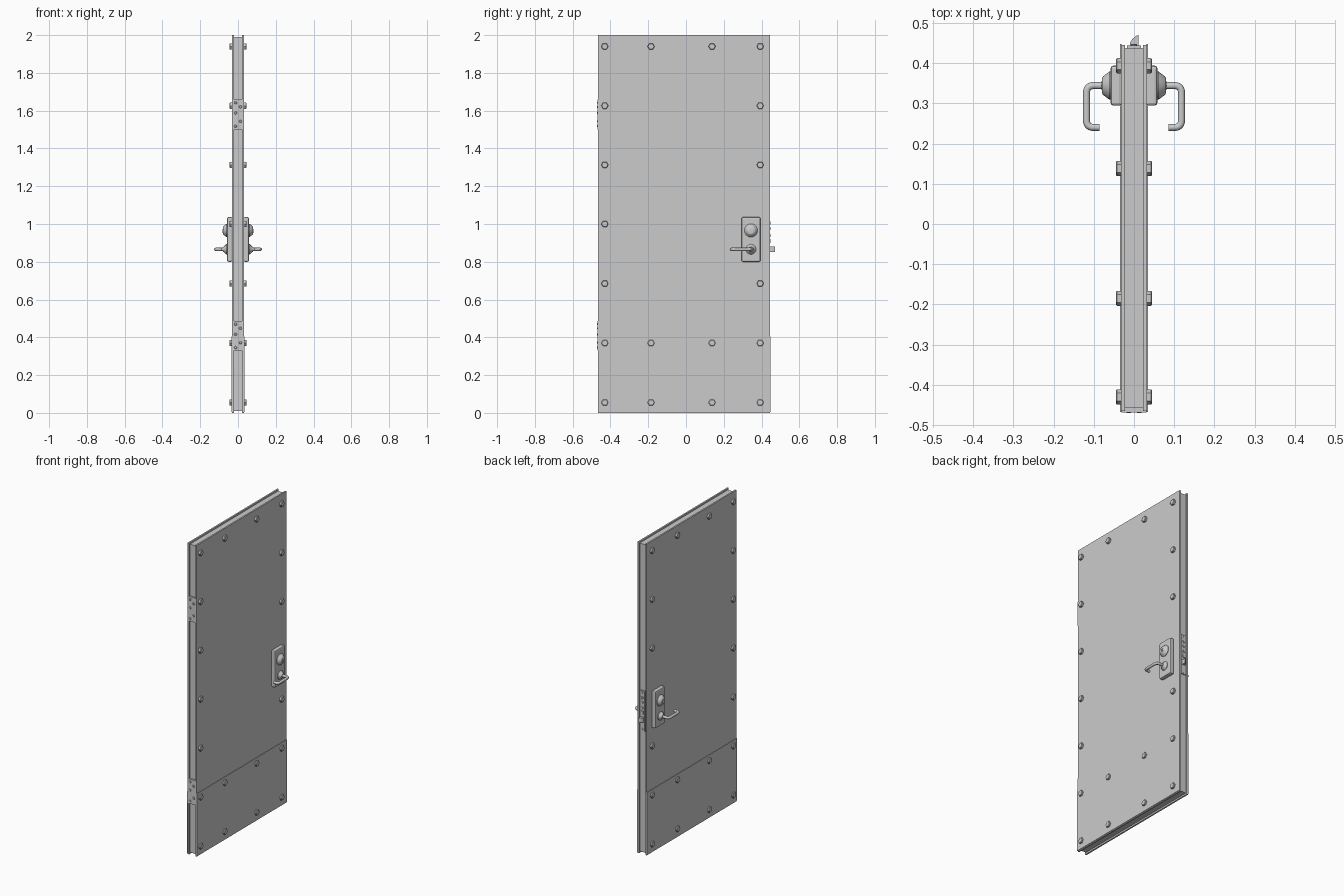
import bpy, bmesh, math
from mathutils import Vector

if "Cube" in bpy.data.objects:
    bpy.data.objects.remove(bpy.data.objects["Cube"])


def finish(name, bm, bevel=0.0, segments=2, smooth=False):
    bmesh.ops.recalc_face_normals(bm, faces=bm.faces)
    me = bpy.data.meshes.new(name)
    bm.to_mesh(me)
    bm.free()
    ob = bpy.data.objects.new(name, me)
    bpy.context.collection.objects.link(ob)
    if bevel:
        m = ob.modifiers.new("bevel", "BEVEL")
        m.width, m.segments = bevel, segments
    if smooth:
        bpy.context.view_layer.objects.active = ob
        ob.select_set(True)
        bpy.ops.object.shade_smooth_by_angle(angle=math.radians(35))
        ob.select_set(False)
    return ob


def box(name, x, y, z, bevel=0.0):
    bm = bmesh.new()
    bmesh.ops.create_cube(bm, size=1)
    for v in bm.verts:
        v.co = [(r[0] + r[1]) / 2 + c * (r[1] - r[0]) for c, r in zip(v.co, (x, y, z))]
    return finish(name, bm, bevel)


def lathe(name, base, axis, profile, sides=24, smooth=True):
    """Stack of rings (radius, distance along axis), capped at both ends."""
    bm = bmesh.new()
    q = Vector(axis).to_track_quat("Z", "Y")
    rings = []
    for r, d in profile:
        rings.append([bm.verts.new(Vector(base) + q @ Vector((
            r * math.cos(2 * math.pi * i / sides), r * math.sin(2 * math.pi * i / sides), d)))
            for i in range(sides)])
    for a, b in zip(rings, rings[1:]):
        for i in range(sides):
            j = (i + 1) % sides
            bm.faces.new((a[i], a[j], b[j], b[i]))
    bm.faces.new(rings[0])
    bm.faces.new(rings[-1])
    return finish(name, bm, smooth=smooth)


def prism(name, outline, z0, z1):
    bm = bmesh.new()
    f = bm.faces.new([bm.verts.new((x, y, z0)) for x, y in outline])
    top = bmesh.ops.extrude_face_region(bm, geom=[f])["geom"]
    for v in top:
        if isinstance(v, bmesh.types.BMVert):
            v.co.z = z1
    return finish(name, bm)


def tube(name, corners, radius, bend):
    """Round bar through the corners with rounded bends."""
    pts = [Vector(p) for p in corners]
    path = [pts[0]]
    for a, b, c in zip(pts, pts[1:], pts[2:]):
        s, e = b + (a - b).normalized() * bend, b + (c - b).normalized() * bend
        for i in range(7):
            t = i / 6
            path.append(s * (1 - t) ** 2 + b * 2 * t * (1 - t) + e * t * t)
    path.append(pts[-1])
    cu = bpy.data.curves.new(name, "CURVE")
    cu.dimensions = "3D"
    cu.bevel_depth, cu.bevel_resolution, cu.use_fill_caps = radius, 4, True
    sp = cu.splines.new("POLY")
    sp.points.add(len(path) - 1)
    for p, co in zip(sp.points, path):
        p.co = (*co, 1)
    ob = bpy.data.objects.new(name, cu)
    bpy.context.collection.objects.link(ob)


def span(s, a, b):
    return sorted((s * a, s * b))


# Recessed core between the two face sheets
box("door_core", (-0.022, 0.022), (-0.457, 0.438), (0.01, 1.99))

# Bolt positions: two columns plus inner bolts on three rows
rows = [0.055, 0.37, 0.685, 1.0, 1.313, 1.626, 1.94]
bolts = [(-0.43, z) for z in rows] + [(0.393, z) for z in rows if z != 1.0]
bolts += [(y, z) for y in (-0.185, 0.138) for z in (0.055, 0.37, 1.94)]

LY, CZ, HZ = 0.344, 0.966, 0.866
for s, side in ((1, "right"), (-1, "left")):
    n = (s, 0, 0)
    # Face sheet and kick plate
    box("face_sheet_" + side, span(s, 0.022, 0.032), (-0.465, 0.445), (0, 2))
    box("kick_plate_" + side, span(s, 0.0315, 0.035), (-0.467, 0.447), (0.005, 0.405))
    # Hexagonal bolt heads
    for y, z in bolts:
        lathe("bolt_" + side, (s * 0.031, y, z), n,
              [(0.019, 0), (0.019, 0.011), (0.016, 0.014)], 6, False)
    # Lock housing
    box("lock_housing_" + side, span(s, 0.03, 0.058), (LY - 0.05, LY + 0.05), (0.8, 1.037), 0.007)
    # Tapered key cylinder with plug and key slot
    lathe("key_cylinder_" + side, (s * 0.057, LY, CZ), n,
          [(0.035, 0), (0.035, 0.004), (0.023, 0.02), (0.02, 0.022)], 32)
    lathe("key_plug_" + side, (s * 0.078, LY, CZ - 0.003), n, [(0.011, 0), (0.011, 0.003)], 20)
    box("key_slot_" + side, span(s, 0.08, 0.082), (LY - 0.0015, LY + 0.0015), (CZ - 0.01, CZ + 0.004))
    # Lever collar and bent lever handle
    lathe("lever_collar_" + side, (s * 0.057, LY, HZ), n,
          [(0.027, 0), (0.027, 0.005), (0.016, 0.016), (0.013, 0.022)])
    tube("lever_handle_" + side, [(s * 0.06, LY, HZ), (s * 0.118, LY, HZ),
                                  (s * 0.118, 0.24, HZ), (s * 0.086, 0.24, HZ)], 0.0088, 0.018)

# Hinge leaves with staggered screws
for z in (1.58, 0.408):
    box("hinge_leaf", (-0.031, 0.031), (-0.468, -0.455), (z - 0.079, z + 0.079))
    for i, dz in enumerate((0.062, 0.04, 0.008, -0.036, -0.062)):
        lathe("hinge_screw", (0.013 if i % 2 else -0.013, -0.467, z + dz), (0, -1, 0),
              [(0.0075, 0), (0.0075, 0.001), (0.005, 0.003)], 12)

# Mortise lock face plate, screws, buttons and latches on the free edge
box("lock_face_plate", (-0.017, 0.017), (0.435, 0.444), (0.79, 1.05))
for z in (0.802, 1.038):
    lathe("face_plate_screw", (0, 0.443, z), (0, 1, 0), [(0.007, 0), (0.005, 0.003)], 12)
for z in (0.94, 0.975, 1.005):
    lathe("edge_button", (0, 0.443, z), (0, 1, 0), [(0.008, 0), (0.008, 0.003), (0.006, 0.005)], 16)
box("guard_latch", (-0.007, 0.007), (0.443, 0.448), (0.9, 0.92))
prism("latch_bolt", [(-0.01, 0.435), (0.011, 0.435), (0.011, 0.47), (0.006, 0.468),
                     (-0.004, 0.46), (-0.01, 0.45)], 0.851, 0.881)
